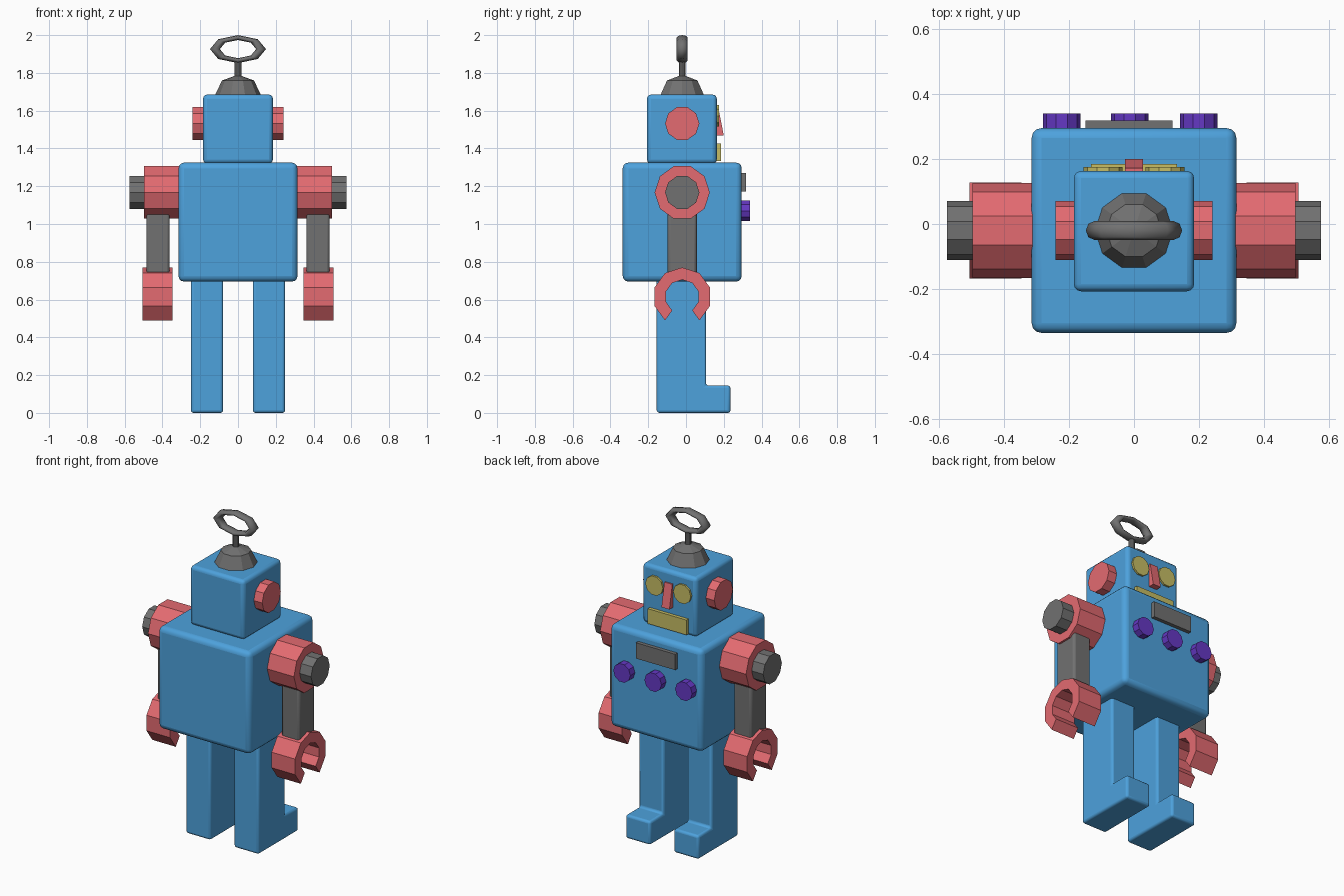
import bpy
import bmesh
from math import cos, sin, radians, pi
from mathutils import Matrix

cube = bpy.data.objects.get("Cube")
if cube:
    bpy.data.objects.remove(cube, do_unlink=True)


def material(name, rgb):
    mat = bpy.data.materials.new(name)
    mat.use_nodes = True
    mat.diffuse_color = (*rgb, 1)
    mat.node_tree.nodes["Principled BSDF"].inputs["Base Color"].default_value = (*rgb, 1)
    return mat


BLUE = material("sky_blue", (0.075, 0.36, 0.72))
RED = material("coral_red", (0.77, 0.145, 0.165))
GREY = material("metal_grey", (0.165, 0.165, 0.165))
YELLOW = material("dull_yellow", (0.57, 0.51, 0.13))
PURPLE = material("violet", (0.13, 0.04, 0.55))


def finish(name, bm, mat, bevel=0.0, segments=3):
    bmesh.ops.recalc_face_normals(bm, faces=bm.faces)
    mesh = bpy.data.meshes.new(name)
    bm.to_mesh(mesh)
    bm.free()
    mesh.materials.append(mat)
    obj = bpy.data.objects.new(name, mesh)
    bpy.context.collection.objects.link(obj)
    if bevel:
        mod = obj.modifiers.new("rounded_edges", "BEVEL")
        mod.width = bevel
        mod.segments = segments
        bpy.ops.object.select_all(action="DESELECT")
        obj.select_set(True)
        bpy.context.view_layer.objects.active = obj
        bpy.ops.object.shade_smooth_by_angle(angle=radians(35))
    return obj


def prism(name, points, axis, lo, hi, mat, bevel=0.0):
    """Extrude a flat outline along an axis from lo to hi."""
    place = {"X": lambda a, b, t: (t, a, b),
             "Y": lambda a, b, t: (a, t, b),
             "Z": lambda a, b, t: (a, b, t)}[axis]
    bm = bmesh.new()
    ends = [[bm.verts.new(place(a, b, t)) for a, b in points] for t in (lo, hi)]
    for ring in ends:
        bm.faces.new(ring)
    n = len(points)
    for i in range(n):
        j = (i + 1) % n
        bm.faces.new((ends[0][i], ends[0][j], ends[1][j], ends[1][i]))
    return finish(name, bm, mat, bevel)


def arc(r, a, b, start=0, step=36, count=10):
    return [(a + r * cos(radians(start + i * step)), b + r * sin(radians(start + i * step)))
            for i in range(count)]


def rect(a0, a1, b0, b1):
    return [(a0, b0), (a1, b0), (a1, b1), (a0, b1)]


MID = -0.02  # depth of the head, arm and antenna axis

# Torso and head
prism("torso", rect(-0.315, 0.315, -0.335, 0.295), "Z", 0.695, 1.325, BLUE, 0.03)
prism("head", rect(-0.185, 0.185, -0.207, 0.163), "Z", 1.32, 1.685, BLUE, 0.022)

# Dome on the head
bm = bmesh.new()
bmesh.ops.create_uvsphere(bm, u_segments=10, v_segments=4, radius=0.12)
bmesh.ops.delete(bm, geom=[v for v in bm.verts if v.co.z < -0.01], context="VERTS")
bmesh.ops.transform(bm, verts=bm.verts, matrix=Matrix.Translation((0, MID, 1.685))
                    @ Matrix.Diagonal((1, 1, 0.88, 1)) @ Matrix.Rotation(pi / 2, 4, "Z"))
finish("head_dome", bm, GREY)

# Antenna stem and flattened ring
prism("antenna_stem", arc(0.018, 0, MID), "Z", 1.77, 1.862, GREY)
bm = bmesh.new()
rings = []
for i in range(8):
    u = i * pi / 4
    ring = []
    for k in range(8):
        v = k * pi / 4
        r = 0.122 + 0.026 * cos(v)
        ring.append(bm.verts.new((r * cos(u), MID + 0.029 * sin(v), 1.926 + 0.5 * r * sin(u))))
    rings.append(ring)
for i in range(8):
    for k in range(8):
        i2, k2 = (i + 1) % 8, (k + 1) % 8
        bm.faces.new((rings[i][k], rings[i2][k], rings[i2][k2], rings[i][k2]))
ring_obj = finish("antenna_ring", bm, GREY)
ring_obj.data.shade_smooth()

# Face details
prism("nose", [(0.15, 1.468), (0.2, 1.468), (0.172, 1.612), (0.15, 1.612)],
      "X", -0.027, 0.027, RED)
prism("mouth", rect(-0.132, 0.132, 1.333, 1.425), "Y", 0.15, 0.184, YELLOW)

# Chest panel and buttons
prism("chest_panel", rect(-0.149, 0.119, 1.173, 1.27), "Y", 0.28, 0.318, GREY)
for side, x in (("right", -0.222), ("middle", -0.013), ("left", 0.199)):
    prism("button_" + side, arc(0.058, x, 1.07), "Y", 0.28, 0.34, PURPLE)

# Claw outline: a ring open at the bottom
claw = arc(0.155, MID, 0.615, -54, 36, 9) + arc(0.09, MID, 0.615, -54, 36, 9)[::-1]

# Leg outline with the foot stepping out
leg = [(-0.155, 0), (0.235, 0), (0.235, 0.145), (0.105, 0.145), (0.105, 0.72), (-0.155, 0.72)]

# Paired parts
for side, s in (("left", 1), ("right", -1)):
    prism(side + "_eye", arc(0.06, s * 0.095, 1.572), "Y", 0.15, 0.175, YELLOW)
    prism(side + "_ear", arc(0.091, MID, 1.532), "X", s * 0.17, s * 0.242, RED)
    prism(side + "_shoulder", arc(0.146, MID, 1.167), "X", s * 0.3, s * 0.497, RED)
    prism(side + "_axle", arc(0.091, MID, 1.167), "X", s * 0.48, s * 0.575, GREY)
    prism(side + "_arm", rect(s * 0.362, s * 0.485, MID - 0.077, MID + 0.077), "Z",
          0.715, 1.1, GREY, 0.015)
    prism(side + "_claw", claw, "X", s * 0.346, s * 0.506, RED)
    prism(side + "_leg", leg, "X", s * 0.079, s * 0.249, BLUE, 0.014)
